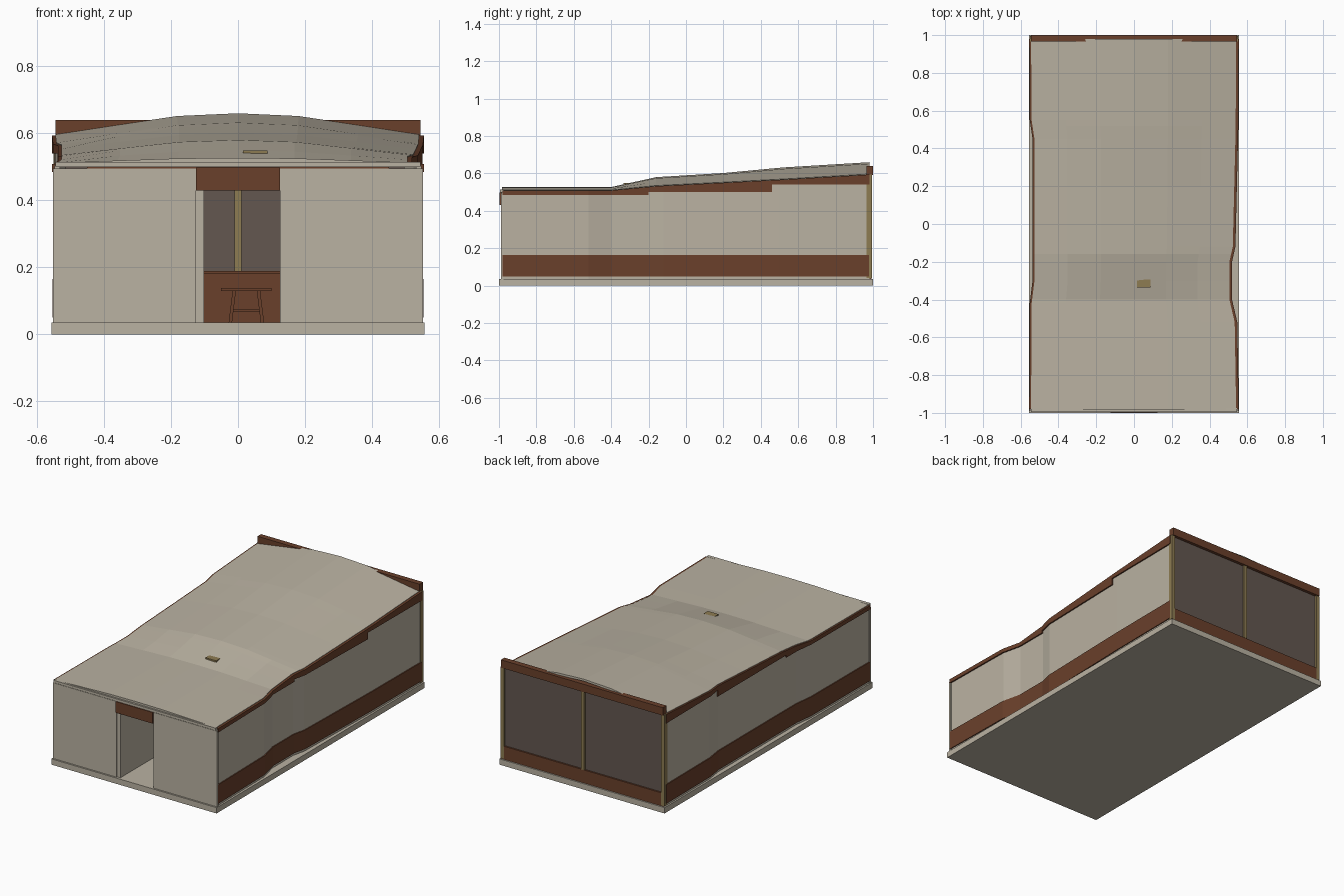
import bpy, bmesh, math

if "Cube" in bpy.data.objects:
    bpy.data.objects.remove(bpy.data.objects["Cube"])


def material(name, rgb):
    m = bpy.data.materials.new(name)
    m.diffuse_color = (*rgb, 1)
    m.use_nodes = True
    m.node_tree.nodes["Principled BSDF"].inputs["Base Color"].default_value = m.diffuse_color
    return m


BEIGE = material("beige plaster", (0.49, 0.445, 0.36))
RED = material("red brown timber", (0.144, 0.051, 0.024))
TAN = material("tan wood", (0.27, 0.20, 0.085))
GLASS = material("smoked glass", (0.125, 0.095, 0.080))


def finish(name, bm, mat):
    bmesh.ops.recalc_face_normals(bm, faces=bm.faces)
    me = bpy.data.meshes.new(name)
    bm.to_mesh(me)
    bm.free()
    me.materials.append(mat)
    ob = bpy.data.objects.new(name, me)
    bpy.context.collection.objects.link(ob)
    return ob


def box(name, x, y, z, mat):
    bm = bmesh.new()
    bmesh.ops.create_cube(bm, size=1)
    for v in bm.verts:
        v.co = [r[0] + (c + 0.5) * (r[1] - r[0]) for c, r in zip(v.co, (x, y, z))]
    return finish(name, bm, mat)


def lerp(points, t):
    """Piecewise linear lookup."""
    if t <= points[0][0]:
        return points[0][1]
    for (a, va), (b, vb) in zip(points, points[1:]):
        if t <= b:
            return va + (vb - va) * (t - a) / (b - a)
    return points[-1][1]


# Plan outlines of the two side walls (y, x) and roof heights (y, z)
RIGHT = [(-1, .553), (-.52, .545), (-.4, .517), (-.2, .517), (-.12, .535), (.5, .55), (1, .553)]
LEFT = [(-1, -.553), (-.42, -.55), (-.3, -.535), (.45, -.535), (.55, -.55), (1, -.553)]
EAVE = [(-1, .512), (-.4, .512), (-.16, .535), (.2, .553), (.52, .570), (1, .598)]
RIDGE = [(-1, .527), (-.4, .527), (-.16, .580), (.2, .602), (.52, .632), (1, .661)]
ROWS = sorted({p[0] for p in RIGHT + LEFT + EAVE if abs(p[0]) < .97} | {-.985, .98})


def ribbon(name, plan, y0, y1, low, high, out, depth, mat):
    """Upright board that follows a wall outline."""
    side = 1 if plan[0][1] > 0 else -1
    ys = [y0] + [y for y in ROWS if y0 + .005 < y < y1 - .005] + [y1]
    bm = bmesh.new()
    rings = []
    for y in ys:
        xo = lerp(plan, y) + side * out
        xi = xo - side * depth
        rings.append([bm.verts.new(c) for c in
                      ((xo, y, low(y)), (xo, y, high(y)), (xi, y, high(y)), (xi, y, low(y)))])
    for a, b in zip(rings, rings[1:]):
        for i in range(4):
            j = (i + 1) % 4
            bm.faces.new((a[i], a[j], b[j], b[i]))
    bm.faces.new(rings[0])
    bm.faces.new(rings[-1])
    return finish(name, bm, mat)


# Floor slab
box("floor_slab", (-.556, .556), (-1, 1), (0, .035), BEIGE)

# Side walls with base band and stepped eave trim
for label, plan in (("right", RIGHT), ("left", LEFT)):
    ribbon(label + "_wall", plan, -.985, .982, lambda y: .035,
           lambda y: lerp(EAVE, y) - .008, -.006, .016, BEIGE)
    ribbon(label + "_base_band", plan, -.98, .978, lambda y: .05,
           lambda y: .165, 0, .007, RED)
    for n, (a, b, low) in enumerate(((-.98, -.2, .485), (-.2, .46, .500), (.46, .98, .540))):
        ribbon(f"{label}_eave_trim_{n}", plan, a, b, lambda y: low,
               lambda y: lerp(EAVE, y) - .003, .002, .022, RED)

# Arched roof sheet, lofted from front to back
bm = bmesh.new()
ARCH = [(0, 1), (1 / 3, .87), (2 / 3, .44), (1, 0)]
grid = []
for y in ROWS:
    row = []
    for i in range(-3, 4):
        t = abs(i) / 3
        x = t * (lerp(RIGHT, y) - .012 if i > 0 else lerp(LEFT, y) + .008)
        e, r = lerp(EAVE, y), lerp(RIDGE, y)
        row.append(bm.verts.new((x, y, e + (r - e) * lerp(ARCH, t))))
    grid.append(row)
for a, b in zip(grid, grid[1:]):
    for i in range(6):
        bm.faces.new((a[i], a[i + 1], b[i + 1], b[i]))
roof = finish("roof", bm, BEIGE)
solid = roof.modifiers.new("thickness", "SOLIDIFY")
solid.thickness = .012
solid.offset = -1

# Small roof vent on the slope
box("roof_vent", (.015, .088), (-.335, -.295), (.530, .549), TAN)

# Front wall, doorway and fascia
box("front_wall_left", (-.552, -.125), (-.99, -.975), (.035, .495), BEIGE)
box("front_wall_right", (.125, .552), (-.99, -.975), (.035, .495), BEIGE)
box("front_fascia", (-.545, .545), (-.995, -.975), (.499, .514), BEIGE)
box("front_fascia_strip", (-.45, .45), (-.988, -.976), (.494, .500), RED)
box("door_lintel", (-.125, .125), (-.998, -.975), (.43, .498), RED)
box("entry_partition", (-.125, -.102), (-.985, -.62), (.035, .495), BEIGE)

# Rear glazed wall
box("rear_base", (-.545, .545), (.968, .992), (.035, .115), RED)
box("rear_window", (-.54, .54), (.972, .982), (.115, .597), GLASS)
box("rear_top_beam", (-.545, .545), (.966, 1), (.592, .640), RED)
for x in (-.54, 0, .54):
    box("rear_post", (x - .011, x + .011), (.966, .994), (.04 if x else .115, .594), TAN)

# Low counter below the rear window
box("counter", (-.50, .50), (.86, .966), (.035, .180), RED)
box("counter_top", (-.505, .505), (.85, .966), (.180, .190), RED)

# Trestle table inside
TY = .1
box("table_top", (-.05, .10), (TY - .12, TY + .12), (.130, .139), RED)
box("table_rail", (-.02, .07), (TY - .09, TY + .09), (.068, .075), RED)
for y in (TY - .1, TY + .1):
    for s in (-1, 1):
        leg = box("table_leg", (-.005, .005), (-.006, .006), (-.049, .049), RED)
        leg.location = (.025 + s * .042, y, .083)
        leg.rotation_euler.y = s * math.radians(-7)
